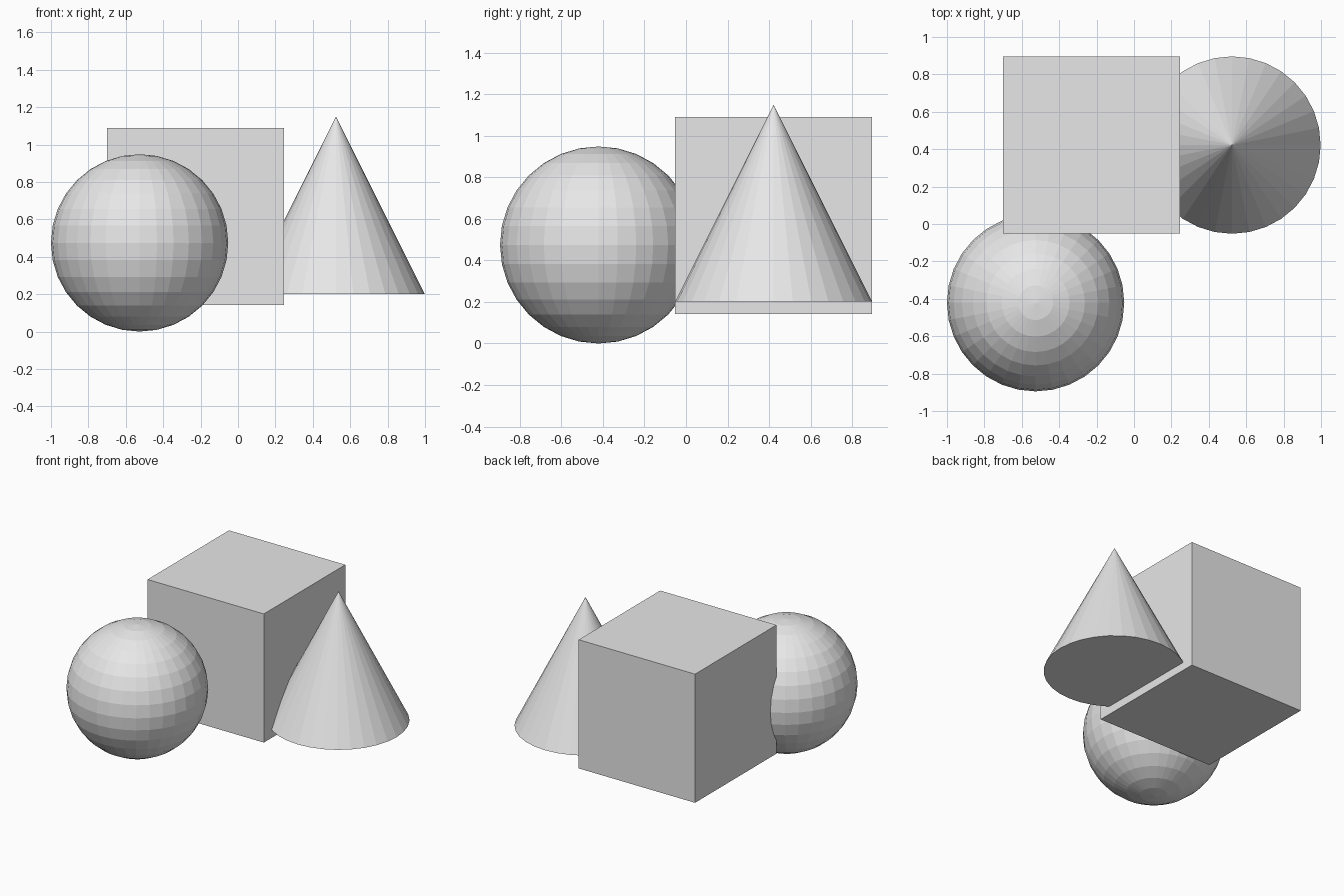
import bpy

if "Cube" in bpy.data.objects:
    bpy.data.objects.remove(bpy.data.objects["Cube"])

R = 0.474  # shared radius / half size

grey = bpy.data.materials.new("light_grey")
grey.diffuse_color = (0.8, 0.8, 0.8, 1)
grey.use_nodes = True
grey.node_tree.nodes["Principled BSDF"].inputs["Base Color"].default_value = grey.diffuse_color


def finish(name):
    obj = bpy.context.object
    obj.name = name
    obj.data.materials.append(grey)


# faceted ball
bpy.ops.mesh.primitive_uv_sphere_add(segments=32, ring_count=16, radius=R,
                                     location=(-0.526, -0.421, R))
finish("ball")

# cube
bpy.ops.mesh.primitive_cube_add(size=2 * R, location=(-0.227, 0.422, 0.615))
finish("cube")

# cone with a closed base
bpy.ops.mesh.primitive_cone_add(vertices=32, radius1=R, radius2=0, depth=2 * R,
                                location=(0.524, 0.422, 0.675))
finish("cone")
